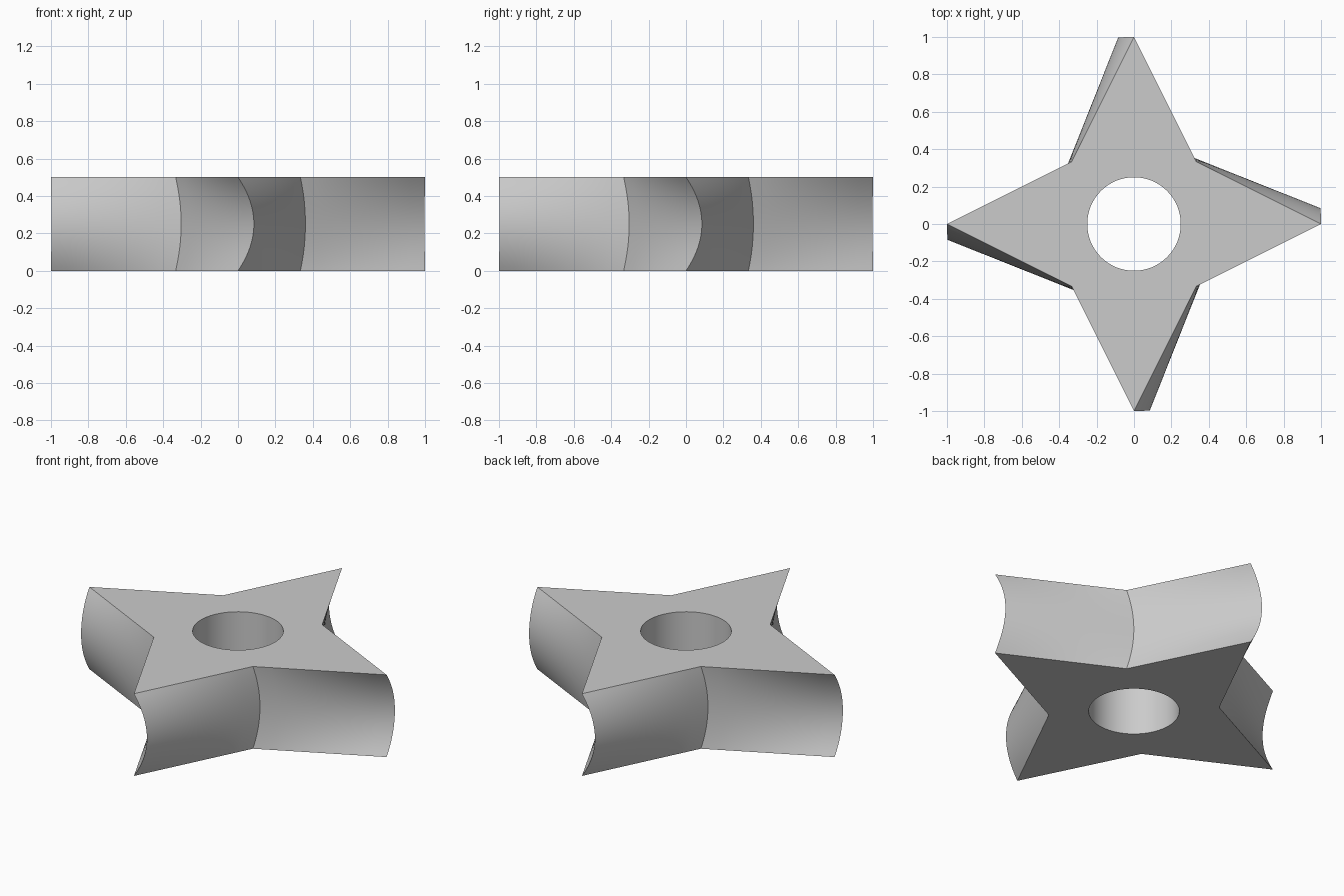
import bpy, bmesh, math
from mathutils import Vector, Matrix

if "Cube" in bpy.data.objects:
    bpy.data.objects.remove(bpy.data.objects["Cube"])

HEIGHT, HOLE_R, INNER, TWIST = 0.5, 0.25, 1 / 3, math.radians(4.87)
SEG, LAYERS = 8, 24          # divisions per star side, layers up the wall
N = 8 * SEG

# Star outline: four long points with notches between them
corners = []
for k in range(4):
    turn = Matrix.Rotation(k * math.pi / 2, 3, 'Z')
    corners += [turn @ Vector((1, 0, 0)), turn @ Vector((INNER, INNER, 0))]
outline = [corners[i].lerp(corners[(i + 1) % 8], s / SEG)
           for i in range(8) for s in range(SEG)]

bm = bmesh.new()


def bridge(a, b):
    """Join two closed rings of equal length with quads."""
    for i in range(N):
        j = (i + 1) % N
        bm.faces.new((a[i], a[j], b[j], b[i]))


# Outer wall: layers turn most at mid height and return at the top
walls = []
for l in range(LAYERS + 1):
    t = l / LAYERS
    spin = Matrix.Rotation(TWIST * 4 * t * (1 - t), 3, 'Z')
    walls.append([bm.verts.new(spin @ p + Vector((0, 0, HEIGHT * t))) for p in outline])
for low, high in zip(walls, walls[1:]):
    bridge(low, high)

# Straight round hole
hole = [[bm.verts.new((HOLE_R * math.cos(math.tau * i / N),
                       HOLE_R * math.sin(math.tau * i / N), z)) for i in range(N)]
        for z in (0, HEIGHT)]
bridge(hole[1], hole[0])

# Flat top and bottom
bridge(walls[-1], hole[1])
bridge(hole[0], walls[0])
bmesh.ops.recalc_face_normals(bm, faces=bm.faces)

mesh = bpy.data.meshes.new("star_body")
bm.to_mesh(mesh)
bm.free()
star = bpy.data.objects.new("star_body", mesh)
bpy.context.collection.objects.link(star)

grey = bpy.data.materials.new("light grey")
grey.diffuse_color = (0.6, 0.6, 0.6, 1)
grey.use_nodes = True
grey.node_tree.nodes["Principled BSDF"].inputs["Base Color"].default_value = grey.diffuse_color
mesh.materials.append(grey)

bpy.context.view_layer.objects.active = star
star.select_set(True)
bpy.ops.object.shade_smooth_by_angle(angle=math.radians(25))
